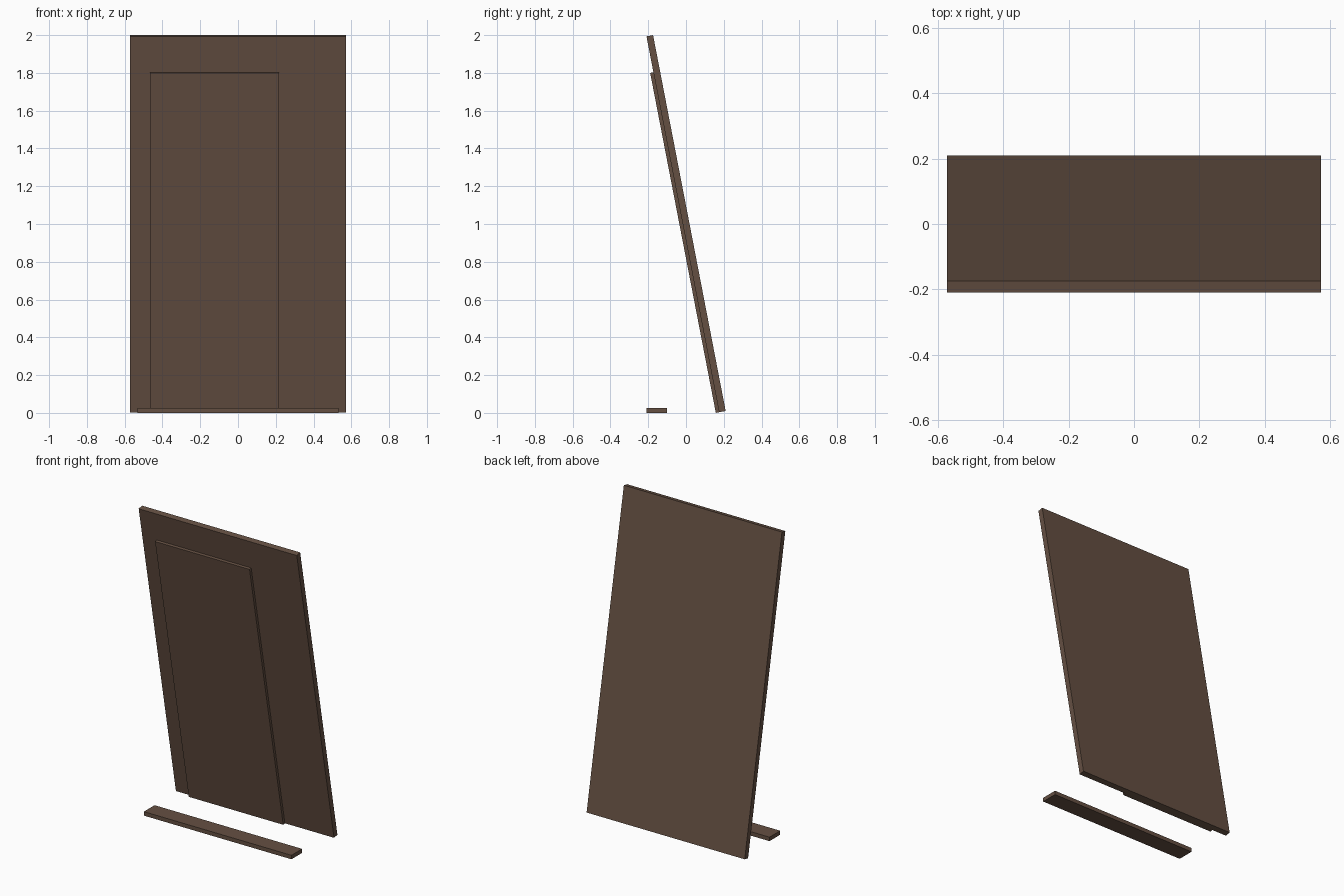
import bpy
from math import radians, sin, cos
from mathutils import Matrix

if "Cube" in bpy.data.objects:
    bpy.data.objects.remove(bpy.data.objects["Cube"])

wood = bpy.data.materials.new("dark_wood")
wood.diffuse_color = (0.13, 0.08, 0.055, 1)
wood.use_nodes = True
wood.node_tree.nodes["Principled BSDF"].inputs["Base Color"].default_value = wood.diffuse_color


def box(name, lo, hi, matrix=Matrix()):
    """Box between two corners, then placed by a matrix."""
    bpy.ops.mesh.primitive_cube_add(size=1)
    ob = bpy.context.object
    ob.name = name
    size = [b - a for a, b in zip(lo, hi)]
    mid = [(a + b) / 2 for a, b in zip(lo, hi)]
    ob.data.transform(matrix @ Matrix.Translation(mid) @ Matrix.Diagonal((*size, 1)))
    ob.data.materials.append(wood)
    return ob


# Leaning frame: origin at the bottom front edge of the large board
tilt = radians(10.93)
thick, raised = 0.0355, 0.0175
length = (2 - (thick + raised) * sin(tilt)) / cos(tilt)
lean = Matrix.Translation((0, 0.21 - thick * cos(tilt), raised * sin(tilt))) @ Matrix.Rotation(tilt, 4, 'X')

# Large leaning board
box("back_board", (-0.571, 0, 0), (0.571, thick, length), lean)

# Raised panel on its front, offset to the left
box("raised_panel", (-0.466, -raised, 0), (0.216, 0, 1.8 / cos(tilt)), lean)

# Loose floor strip in front
box("floor_strip", (-0.533, -0.21, 0), (0.533, -0.1, 0.026))
